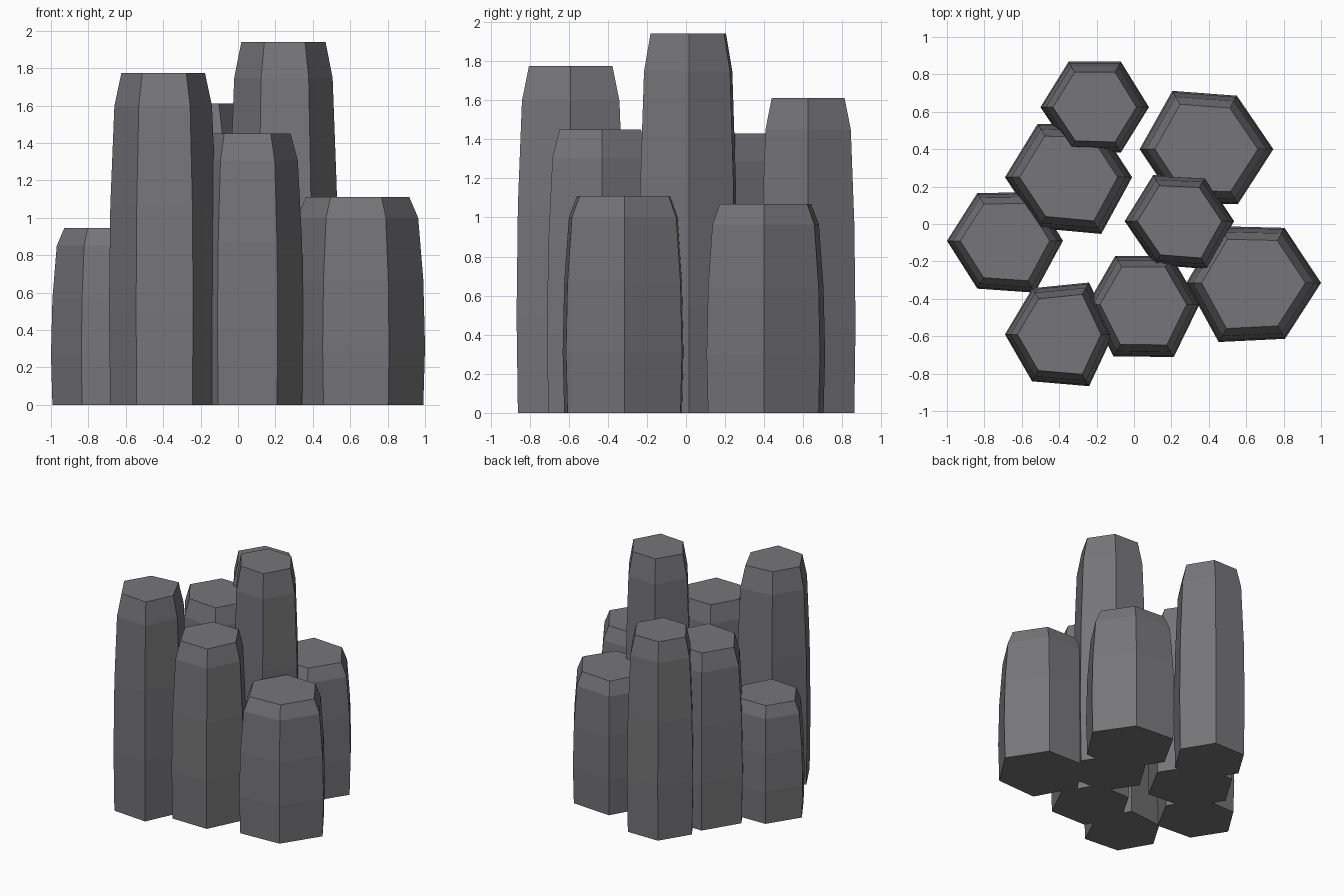
import bpy
import bmesh
from math import cos, sin, radians

cube = bpy.data.objects.get("Cube")
if cube:
    bpy.data.objects.remove(cube, do_unlink=True)

# Single stone colour
stone = bpy.data.materials.new("stone grey")
stone.use_nodes = True
colour = (0.18, 0.18, 0.19, 1)
stone.diffuse_color = colour
stone.node_tree.nodes["Principled BSDF"].inputs["Base Color"].default_value = colour

# Shared silhouette: (fraction of height, fraction of radius)
PROFILE = [(0, 0.975), (0.28, 1), (0.6, 0.975), (0.9, 0.9), (1, 0.77)]


def basalt_column(name, centre, height, corner_radii):
    """Slightly irregular hexagonal column with a bulging body and chamfered top."""
    bm = bmesh.new()
    rings = []
    for level, scale in PROFILE:
        ring = []
        for corner, radius in enumerate(corner_radii):
            angle = radians(60 * corner)
            ring.append(bm.verts.new((
                scale * radius * cos(angle),
                scale * radius * sin(angle),
                level * height)))
        rings.append(ring)

    # Side walls between neighbouring rings
    for lower, upper in zip(rings, rings[1:]):
        for i in range(len(lower)):
            j = (i + 1) % len(lower)
            bm.faces.new((lower[i], lower[j], upper[j], upper[i]))

    # Flat base and cap
    bm.faces.new(rings[0][::-1])
    bm.faces.new(rings[-1])
    bmesh.ops.recalc_face_normals(bm, faces=bm.faces[:])

    mesh = bpy.data.meshes.new(name)
    bm.to_mesh(mesh)
    bm.free()
    mesh.materials.append(stone)
    column = bpy.data.objects.new(name, mesh)
    column.location = (centre[0], centre[1], 0)
    bpy.context.collection.objects.link(column)
    return column


# Corner radii run counter-clockwise starting from the +x corner
basalt_column("back_column", (-.21, .625), 1.61, (.29, .28, .28, .29, .27, .28))
basalt_column("back_left_column", (.385, .4), 1.07, (.36, .33, .36, .355, .33, .34))
basalt_column("inner_right_column", (-.35, .25), 1.43, (.34, .32, .33, .34, .315, .35))
basalt_column("tallest_centre_column", (.245, .015), 1.94, (.29, .27, .285, .295, .27, .295))
basalt_column("outer_right_column", (-.69, -.09), .945, (.31, .3, .295, .31, .295, .32))
basalt_column("front_column", (.05, -.43), 1.45, (.3, .3, .3, .3, .32, .325))
basalt_column("outer_left_column", (.635, -.315), 1.11, (.365, .34, .35, .355, .365, .345))
basalt_column("front_right_column", (-.4, -.59), 1.775, (.29, .32, .285, .29, .29, .32))
